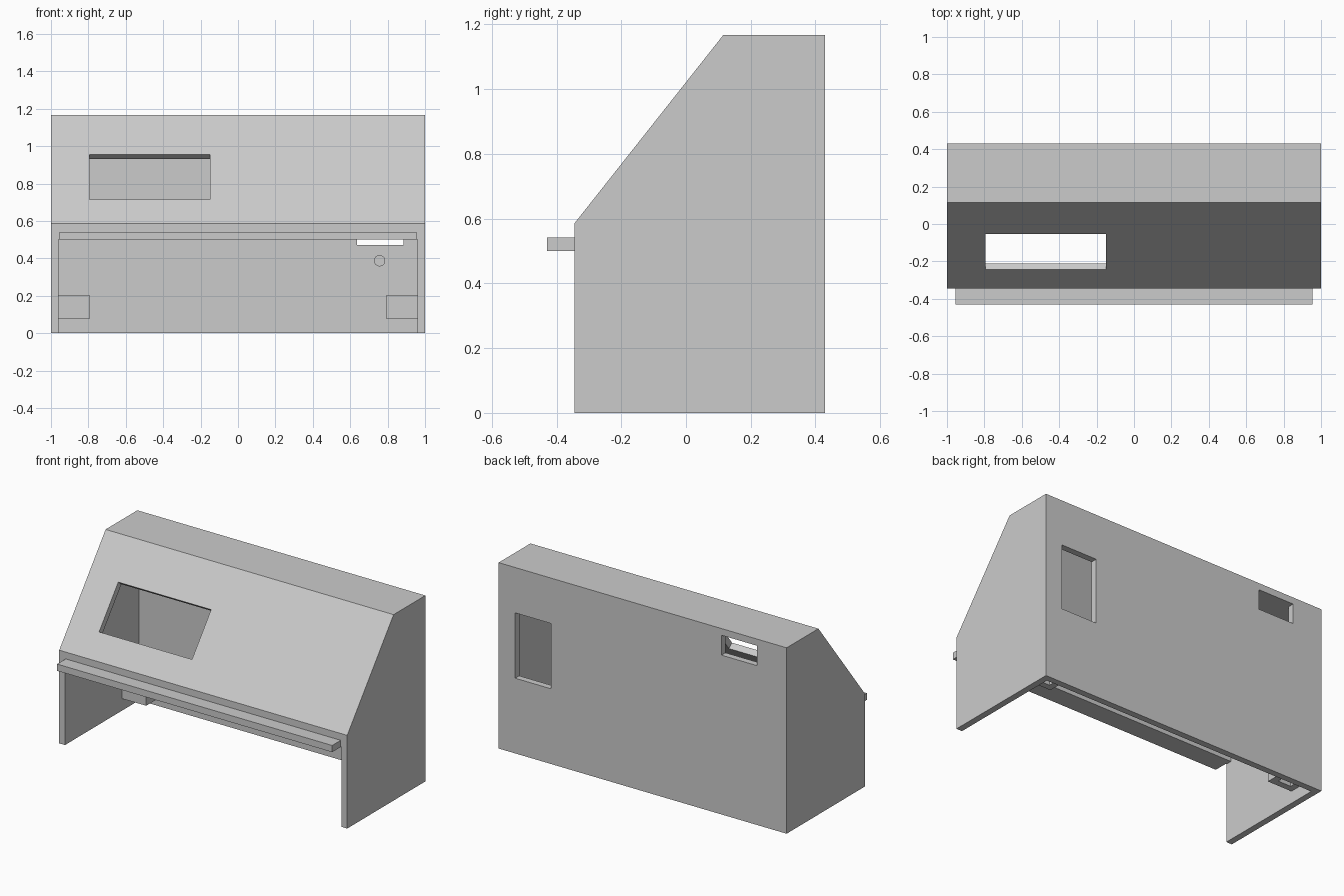
import bpy, bmesh, math
from mathutils import Matrix, Vector

if "Cube" in bpy.data.objects:
    bpy.data.objects.remove(bpy.data.objects["Cube"])

grey = bpy.data.materials.new("light grey")
grey.use_nodes = True
grey.diffuse_color = (0.6, 0.6, 0.6, 1)
grey.node_tree.nodes["Principled BSDF"].inputs["Base Color"].default_value = (0.6, 0.6, 0.6, 1)


def finish(name, bm):
    bmesh.ops.recalc_face_normals(bm, faces=bm.faces)
    mesh = bpy.data.meshes.new(name)
    bm.to_mesh(mesh)
    bm.free()
    mesh.materials.append(grey)
    obj = bpy.data.objects.new(name, mesh)
    bpy.context.collection.objects.link(obj)
    return obj


def extrude_profile(name, points, half_width):
    """Side profile of (y, z) points swept along x."""
    bm = bmesh.new()
    face = bm.faces.new([bm.verts.new((-half_width, y, z)) for y, z in points])
    swept = bmesh.ops.extrude_face_region(bm, geom=[face])["geom"]
    bmesh.ops.translate(bm, vec=(2 * half_width, 0, 0),
                        verts=[v for v in swept if isinstance(v, bmesh.types.BMVert)])
    return finish(name, bm)


def box(name, low, high, tilt=None):
    low, high = Vector(low), Vector(high)
    bm = bmesh.new()
    bmesh.ops.create_cube(bm, size=1)
    bmesh.ops.scale(bm, vec=high - low, verts=bm.verts)
    bmesh.ops.translate(bm, vec=(low + high) / 2, verts=bm.verts)
    if tilt:
        bmesh.ops.transform(bm, matrix=tilt, verts=bm.verts)
    return finish(name, bm)


def cut(target, cutter):
    mod = target.modifiers.new("cut", "BOOLEAN")
    mod.operation = "DIFFERENCE"
    mod.solver = "EXACT"
    mod.object = cutter
    bpy.context.view_layer.objects.active = target
    bpy.ops.object.modifier_apply(modifier=mod.name)
    bpy.data.objects.remove(cutter)


# Main dimensions
wall = 0.04
front, back, height = -0.345, 0.43, 1.167
sill, ridge = 0.585, 0.115
rise = (height - sill) / (ridge - front)
drop = wall * math.hypot(1, rise)
opening_top = 0.50

# Cabinet shell, hollow and open below
cabinet = extrude_profile("cabinet_shell", [
    (front, 0), (front, sill), (ridge, height), (back, height), (back, 0)], 1)
ceiling = height - wall
cut(cabinet, extrude_profile("cavity_cutter", [
    (front + wall, -0.5),
    (front + wall, sill - drop + rise * wall),
    (front + (ceiling - sill + drop) / rise, ceiling),
    (back - wall, ceiling), (back - wall, -0.5)], 1 - wall))
cut(cabinet, box("opening_cutter", (wall - 1, -1, -0.5), (1 - wall, 0, opening_top)))

# Window cut square to the sloped panel
slope = math.atan(rise)
tilt = Matrix.Translation((0, front, sill)) @ Matrix.Rotation(slope, 4, "X")
start, end = (0.715 - sill) / math.sin(slope), (0.955 - sill) / math.sin(slope)
cut(cabinet, box("slope_window_cutter", (-0.795, start, -0.1), (-0.15, end, 0.1), tilt))

# Openings through the back wall
for x0, x1, z0, z1 in [(0.635, 0.885, 0.472, 0.882), (-0.795, -0.548, 1.0, 1.125)]:
    cut(cabinet, box("back_window_cutter", (x0, back - 0.1, z0), (x1, back + 0.1, z1)))

# Front shelf
box("front_shelf", (-0.955, -0.43, opening_top), (0.955, front, 0.542))

# Hollow corner brackets inside the back
for side, x in (("left", 0.875), ("right", -0.875)):
    bracket = box(side + "_corner_bracket", (x - 0.085, 0.218, 0.077), (x + 0.085, back - wall, 0.2))
    cut(bracket, box("bracket_cutter", (x - 0.045, 0.258, 0), (x + 0.045, 0.35, 0.3)))

# Round knob on the inner back wall
bm = bmesh.new()
bmesh.ops.create_cone(bm, cap_ends=True, segments=32, radius1=0.03, radius2=0.03, depth=0.02,
                      matrix=Matrix.Translation((0.757, back - wall - 0.01, 0.387))
                      @ Matrix.Rotation(math.pi / 2, 4, "X"))
finish("round_knob", bm)
